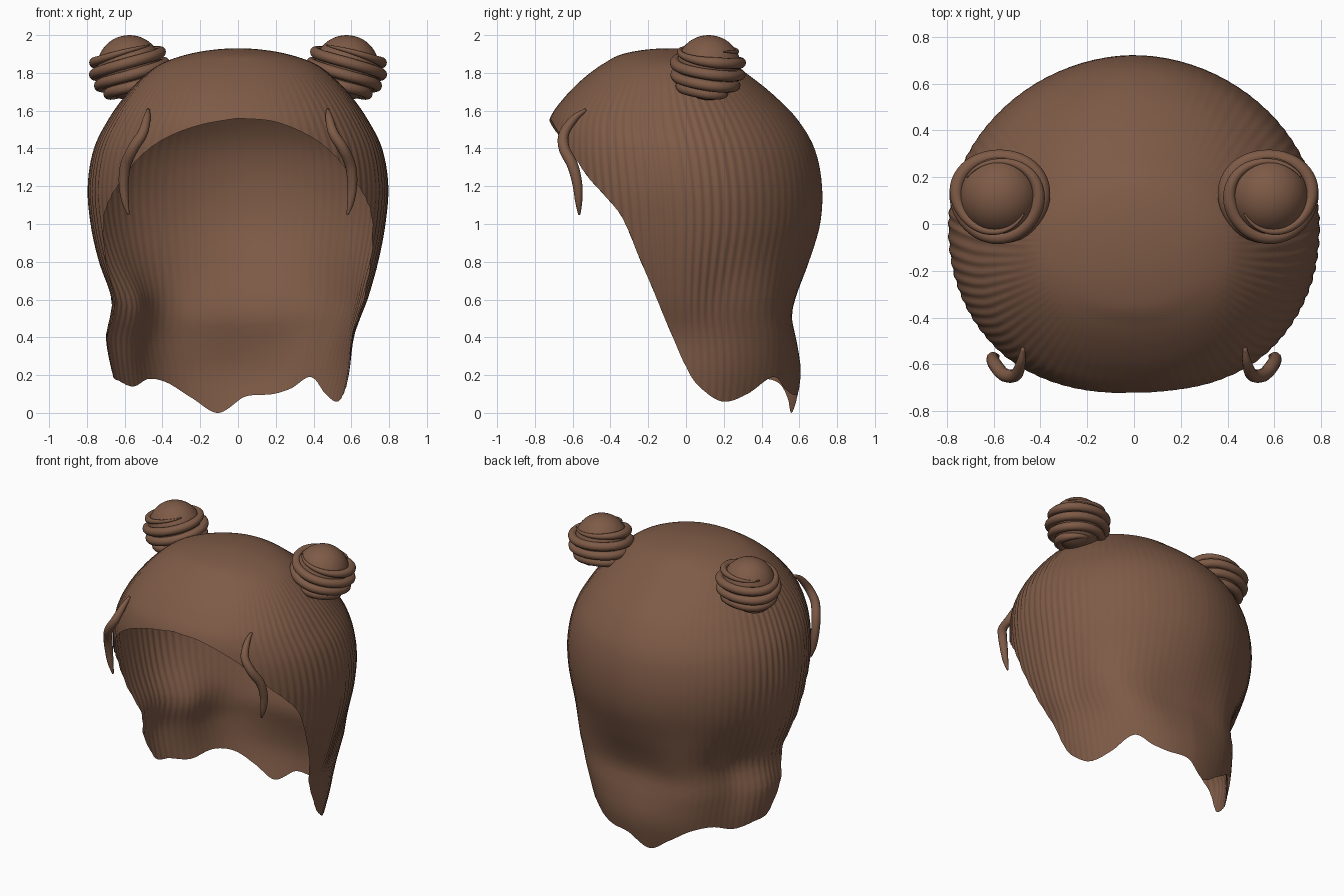
import bpy, bmesh, math
from mathutils import Vector, Matrix

if "Cube" in bpy.data.objects:
    bpy.data.objects.remove(bpy.data.objects["Cube"])

brown = bpy.data.materials.new("hair_brown")
brown.diffuse_color = (0.208, 0.103, 0.062, 1)
brown.use_nodes = True
brown.node_tree.nodes["Principled BSDF"].inputs["Base Color"].default_value = brown.diffuse_color


def smooth_interp(table, x, col=1):
    """Cubic interpolation through a sorted table."""
    n = len(table)
    x = min(max(x, table[0][0]), table[-1][0])
    i = 0
    while i < n - 2 and x > table[i + 1][0]:
        i += 1

    def slope(k):
        a, b = table[max(k - 1, 0)], table[min(k + 1, n - 1)]
        return (b[col] - a[col]) / (b[0] - a[0])
    p, q = table[i], table[i + 1]
    h = q[0] - p[0]
    t = (x - p[0]) / h
    return ((2*t**3 - 3*t**2 + 1) * p[col] + (t**3 - 2*t**2 + t) * h * slope(i)
            + (3*t**2 - 2*t**3) * q[col] + (t**3 - t**2) * h * slope(i + 1))


def fade(lo, hi, v):
    t = min(max((v - lo) / (hi - lo), 0), 1)
    return t * t * (3 - 2 * t)


def finish(bm, name):
    bmesh.ops.recalc_face_normals(bm, faces=bm.faces)
    mesh = bpy.data.meshes.new(name)
    bm.to_mesh(mesh)
    bm.free()
    for p in mesh.polygons:
        p.use_smooth = True
    mesh.materials.append(brown)
    obj = bpy.data.objects.new(name, mesh)
    bpy.context.collection.objects.link(obj)
    return obj


# ---- hair shell: sections by height, trimmed at a wavy hem ----
TOP = 1.93
# height, right half width, left half width, front y, back y
sections = [
    (1.93, 0, 0, -.09, -.09), (1.90, .26, .26, -.335, .145),
    (1.85, .405, .405, -.435, .25), (1.79, .49, .49, -.52, .33),
    (1.68, .595, .595, -.635, .467), (1.56, .68, .68, -.72, .585),
    (1.40, .76, .76, -.75, .68), (1.20, .793, .793, -.74, .72),
    (1.00, .778, .778, -.71, .71), (.80, .74, .735, -.66, .65),
    (.60, .685, .67, -.59, .575), (.50, .645, .68, -.57, .557),
    (.40, .61, .70, -.58, .58), (.20, .585, .66, -.60, .607),
    (0, .54, .60, -.57, .57)]
sections = [(math.sqrt(TOP - s[0]),) + s[1:] for s in sections]
# angle from the front (turning right), hem height
hem = [
    (0, 1.56), (15, 1.54), (30, 1.46), (40, 1.36), (48, 1.25), (57, 1.14),
    (64, 1.03), (71, .80), (77.8, .58), (85, .38), (91, .22), (98, .13),
    (110, .06), (124, .10), (139, .19), (150, .13), (160, .10), (176, .085),
    (191, .0), (204, .08), (216, .16), (228, .18), (243, .14), (256, .17),
    (268, .21), (275, .38), (282.2, .58), (289, .80), (296, 1.03), (303, 1.14),
    (312, 1.25), (319, 1.35), (330, 1.45), (344, 1.52), (360, 1.56)]

COLS, ROWS = 720, 56


def bump(deg, z, deg0, z0, wide, tall):
    return math.exp(-((deg - deg0) / wide) ** 2 - ((z - z0) / tall) ** 2)


def shell_point(deg, w):
    a = math.radians(deg)
    s, c = math.sin(a), math.cos(a)
    z = TOP - w * w
    width = smooth_interp(sections, w, 1 if s > 0 else 2)
    front, back = smooth_interp(sections, w, 3), smooth_interp(sections, w, 4)
    mid, depth = (front + back) / 2, (back - front) / 2
    # slightly squarer front, slightly tighter back
    e = .92 if c > 0 else 1.04
    x = width * math.copysign(abs(s) ** e, s)
    y = -depth * math.copysign(abs(c) ** e, c)
    # fine combed grooves, fading at the crown, front, back and tips
    comb = .003 * math.sin(90 * a) * fade(.2, .7, w) * (.1 + .9 * s * s)
    comb *= (1 - .6 * fade(1.05, 1.3, w)) * (1 - .5 * fade(.2, .6, -c))
    # broad folds in the lower lengths
    folds = .008 * math.sin(7 * a + 1 + 1.5 * z) * (1 - fade(.35, .95, z)) * abs(s)
    folds += .075 * bump(deg, z, 137, .50, 22, .24)
    folds += .045 * bump(deg, z, 210, .55, 16, .22)
    folds -= .065 * bump(deg, z, 242, .50, 15, .30)
    folds -= .02 * bump(deg, z, 106, .62, 12, .2)
    k = 1 + (comb + folds) / max(.3, width)
    return Vector((x * k, mid + y * k, z))


bm = bmesh.new()
crown = bm.verts.new(shell_point(0, 0))
columns = []
for i in range(COLS):
    deg = 360 * i / COLS
    w_end = math.sqrt(TOP - smooth_interp(hem, deg))
    columns.append([bm.verts.new(shell_point(deg, w_end * j / ROWS))
                    for j in range(1, ROWS + 1)])
for i in range(COLS):
    a, b = columns[i], columns[(i + 1) % COLS]
    bm.faces.new((crown, a[0], b[0]))
    for j in range(ROWS - 1):
        bm.faces.new((a[j], a[j + 1], b[j + 1], b[j]))
shell = finish(bm, "hair_shell")
# outward normals on the open sheet
if sum(p.normal.dot(p.center - Vector((0, 0, 1))) for p in shell.data.polygons) < 0:
    shell.data.flip_normals()


def tube(bm, points, radii, ref, sides=12):
    """Round tapered tube along a path."""
    rings = []
    for i, p in enumerate(points):
        d = (points[min(i + 1, len(points) - 1)] - points[max(i - 1, 0)]).normalized()
        u = d.cross(ref).normalized()
        v = d.cross(u)
        rings.append([bm.verts.new(p + radii[i] * (u * math.cos(t) + v * math.sin(t)))
                      for t in (2 * math.pi * k / sides for k in range(sides))])
    for r, q in zip(rings, rings[1:]):
        for k in range(sides):
            m = (k + 1) % sides
            bm.faces.new((r[k], r[m], q[m], q[k]))
    bm.faces.new(rings[0])
    bm.faces.new(rings[-1])


# temple lock path: step, x, y, z, radius
lock = [(0, .475, -.53, 1.605, .008), (1, .483, -.59, 1.56, .020),
        (2, .505, -.645, 1.48, .027), (3, .555, -.645, 1.40, .029),
        (4, .595, -.60, 1.31, .029), (5, .605, -.575, 1.21, .026),
        (6, .597, -.568, 1.12, .019), (7, .58, -.565, 1.05, .006)]

for side, label in ((1, "right"), (-1, "left")):
    # bun core
    centre = Vector((side * .575, .12, 1.828))
    bm = bmesh.new()
    bmesh.ops.create_uvsphere(bm, u_segments=40, v_segments=24, radius=.172,
                              matrix=Matrix.Translation(centre))
    finish(bm, label + "_bun_core")

    # two interleaved strands wound around the bun
    tilt = Matrix.Rotation(side * math.radians(9), 3, 'Y')
    for n in range(2):
        pts, rad = [], []
        for i in range(181):
            t = i / 180
            polar = math.radians(52 + 98 * t)
            turn = side * (2 * math.pi * 2.2 * t + math.pi * n + .6)
            r = .175 + .004 * math.sin(3 * turn)
            p = Vector((1.08 * r * math.sin(polar) * math.cos(turn),
                        r * math.sin(polar) * math.sin(turn),
                        .96 * r * math.cos(polar)))
            pts.append(centre + tilt @ p)
            rad.append(.004 + .025 * min(1, t / .2, (1 - t) / .14))
        bm = bmesh.new()
        tube(bm, pts, rad, Vector((0, 0, 1)))
        finish(bm, "%s_bun_strand_%d" % (label, n + 1))

    # loose lock at the temple
    steps = [7 * i / 36 for i in range(37)]
    pts = [Vector((side * smooth_interp(lock, s, 1), smooth_interp(lock, s, 2),
                   smooth_interp(lock, s, 3))) for s in steps]
    bm = bmesh.new()
    tube(bm, pts, [smooth_interp(lock, s, 4) for s in steps], Vector((1, 0, 0)))
    finish(bm, label + "_temple_lock")
